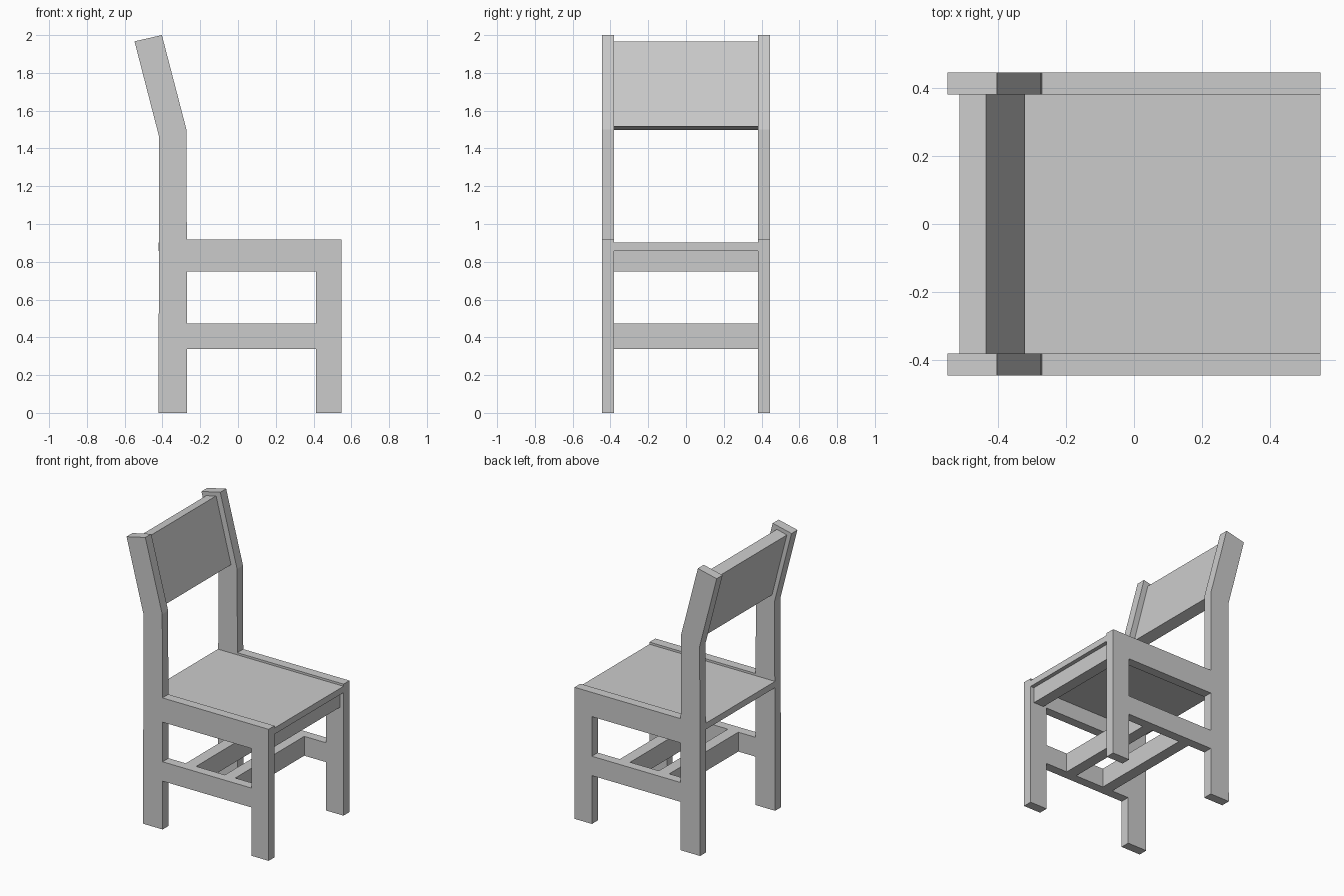
import bpy
import math

if "Cube" in bpy.data.objects:
    bpy.data.objects.remove(bpy.data.objects["Cube"])

INNER, OUTER = 0.38, 0.445      # y range of each side frame


def extrude_profile(name, loops, y_mid, half):
    """Flat x-z profile (later loops are holes) extruded along y."""
    cu = bpy.data.curves.new(name, 'CURVE')
    cu.dimensions = '2D'
    cu.fill_mode = 'BOTH'
    cu.extrude = half
    for pts in loops:
        sp = cu.splines.new('POLY')
        sp.points.add(len(pts) - 1)
        for p, (x, z) in zip(sp.points, pts):
            p.co = (x, z, 0, 1)
        sp.use_cyclic_u = True
    ob = bpy.data.objects.new(name, cu)
    bpy.context.collection.objects.link(ob)
    ob.rotation_euler = (math.pi / 2, 0, 0)
    ob.location.y = y_mid
    bpy.ops.object.select_all(action='DESELECT')
    ob.select_set(True)
    bpy.context.view_layer.objects.active = ob
    bpy.ops.object.convert(target='MESH')
    ob = bpy.context.object
    ob.name = name
    for poly in ob.data.polygons:
        poly.use_smooth = False
    return ob


def rect(x0, x1, z0, z1):
    return [(x0, z0), (x1, z0), (x1, z1), (x0, z1)]


# Side frames: back post, front leg, seat rail and lower rail in one board
outline = [(-0.421, 0), (-0.27, 0), (-0.27, 0.337), (0.414, 0.337),
           (0.414, 0), (0.548, 0), (0.548, 0.917), (-0.271, 0.917),
           (-0.273, 1.50), (-0.403, 2.0), (-0.548, 1.967), (-0.417, 1.459)]
window = rect(-0.27, 0.414, 0.472, 0.748)
for side, s in (("right", -1), ("left", 1)):
    extrude_profile(f"{side}_side_frame", [outline, window],
                    s * (INNER + OUTER) / 2, (OUTER - INNER) / 2)

# Boards that span between the frames
spans = {
    "seat": rect(-0.421, 0.548, 0.858, 0.902),
    "front_apron": rect(0.44, 0.52, 0.748, 0.858),
    "front_stretcher": rect(0.165, 0.245, 0.337, 0.472),
    "rear_stretcher": rect(-0.137, -0.057, 0.337, 0.472),
    "backrest": [(-0.397, 1.498), (-0.32, 1.517), (-0.435, 1.966), (-0.512, 1.947)],
}
for name, profile in spans.items():
    extrude_profile(name, [profile], 0, INNER)
